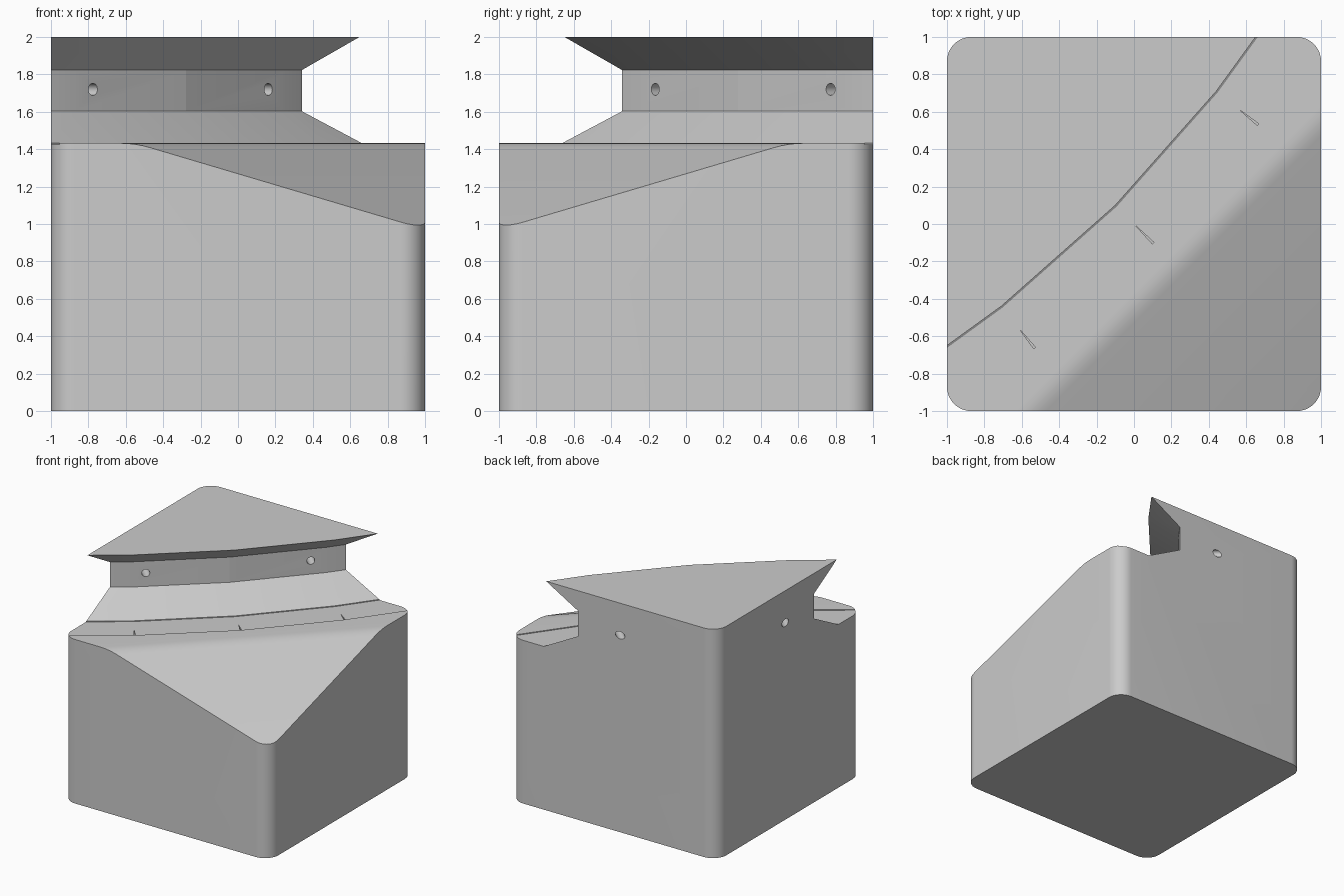
import bpy, bmesh, math
from mathutils import Vector

cube = bpy.data.objects.get("Cube")
if cube:
    bpy.data.objects.remove(cube, do_unlink=True)

grey = bpy.data.materials.new("plain grey")
grey.use_nodes = True
GREY = (0.6, 0.6, 0.6, 1)
grey.diffuse_color = GREY
grey.node_tree.nodes["Principled BSDF"].inputs["Base Color"].default_value = GREY


def loft(name, rings):
    """Closed solid through rings of equal length."""
    bm = bmesh.new()
    rows = [[bm.verts.new(p) for p in ring] for ring in rings]
    for a, b in zip(rows, rows[1:]):
        for i in range(len(a)):
            j = (i + 1) % len(a)
            bm.faces.new((a[i], a[j], b[j], b[i]))
    bm.faces.new(rows[0])
    bm.faces.new(rows[-1])
    bmesh.ops.recalc_face_normals(bm, faces=bm.faces[:])
    mesh = bpy.data.meshes.new(name)
    bm.to_mesh(mesh)
    bm.free()
    mesh.materials.append(grey)
    obj = bpy.data.objects.new(name, mesh)
    bpy.context.collection.objects.link(obj)
    return obj


def prism(name, outline, z0, z1):
    return loft(name, [[(x, y, z) for x, y in outline] for z in (z0, z1)])


def cut(cutter):
    cutter.hide_render = True
    bpy.context.view_layer.objects.active = body
    mod = body.modifiers.new("cut", "BOOLEAN")
    mod.operation, mod.solver, mod.object = "DIFFERENCE", "EXACT", cutter
    bpy.ops.object.modifier_apply(modifier=mod.name)
    bpy.data.objects.remove(cutter, do_unlink=True)


# Bent path of the jaw, mirrored about the diagonal and run past the block
half = [(0.44, 0.71), (1.07, 1.58)]
path = [Vector(p) for p in
        [(-y, -x) for x, y in reversed(half)] + [(-0.1, 0.1)] + half]


def miters():
    normals = []
    for a, b in zip(path, path[1:]):
        d = (b - a).normalized()
        normals.append(Vector((-d.y, d.x)))
    out = [normals[0]]
    for m, n in zip(normals, normals[1:]):
        out.append((m + n) / (1 + m.dot(n)))
    return out + [normals[-1]]


MITERS = miters()


def offset(dist):
    return [tuple(p + m * dist) for p, m in zip(path, MITERS)]


# Block with rounded upright corners
R, SEG = 0.13, 16
outline = []
for k, (sx, sy) in enumerate([(1, 1), (-1, 1), (-1, -1), (1, -1)]):
    for i in range(SEG + 1):
        a = math.pi / 2 * (k + i / SEG)
        outline.append((sx * (1 - R) + R * math.cos(a), sy * (1 - R) + R * math.sin(a)))
body = prism("holder_block", outline, 0, 2)

# Jaw: undercut lip, upright neck and sloping foot
LEDGE = 1.432
FAR = [(4, 2), (4, -4), (-2, -4)]
levels = [(LEDGE, -0.01), (1.603, 0.25), (1.823, 0.25), (2.0, 0.0), (2.1, -0.141)]
cut(loft("jaw_cutter", [[(x, y, z) for x, y in offset(d) + FAR] for z, d in levels]))

# Sloping front corner with a softened crease
profile = []
for i in range(5):
    u = i / 4
    profile.append((0.37 + 0.16 * u, LEDGE - 0.0238 * u * u))
profile += [(3, LEDGE - 0.297 * 2.55), (3, 2.3), (0.37, 2.3)]
cut(loft("corner_cutter",
         [[(t / 2 + s, -t / 2 + s, z) for t, z in profile] for s in (-3, 3)]))

# Shallow step along the ledge
LINE = offset(-0.285)
cut(prism("step_cutter", offset(-0.015) + LINE[::-1], LEDGE - 0.007, 1.5))

# Small tapered notches at the bends of the step
for p, m in list(zip(LINE, MITERS))[1:-1]:
    p, n = Vector(p), m.normalized()
    side = Vector((-n.y, n.x)) * 0.006
    tip = p + n * 0.13
    cut(prism("notch_cutter", [tuple(p + side), tuple(p - side), tuple(tip)], 1.405, 1.5))

# Two diagonal round holes through the neck
for x, y in [(-0.77, -0.17), (0.165, 0.77)]:
    axis, side = Vector((-1, 1, 0)).normalized(), Vector((1, 1, 0)).normalized()
    rings = []
    for s in (-0.12, 0.8):
        c = Vector((x, y, 1.72)) + axis * s
        rings.append([c + side * 0.032 * math.cos(a) + Vector((0, 0, 0.032 * math.sin(a)))
                      for a in [2 * math.pi * i / 64 for i in range(64)]])
    cut(loft("hole_cutter", rings))

# Smooth rounded corners, crisp edges elsewhere
bpy.ops.object.select_all(action="DESELECT")
body.select_set(True)
bpy.context.view_layer.objects.active = body
bpy.ops.object.shade_smooth_by_angle(angle=math.radians(6.3))
